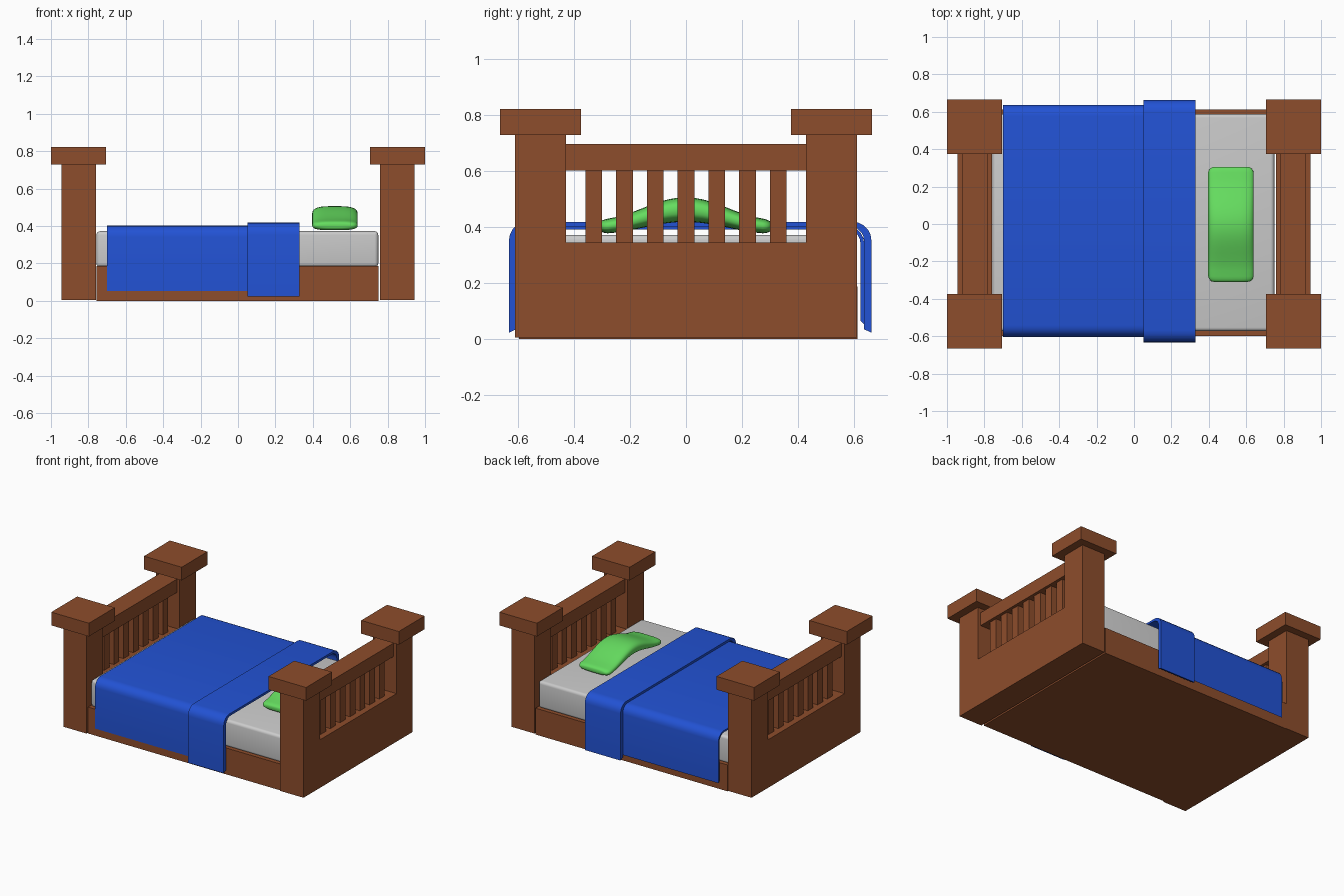
import bpy, bmesh, math

if "Cube" in bpy.data.objects:
    bpy.data.objects.remove(bpy.data.objects["Cube"])


def material(name, rgb):
    m = bpy.data.materials.new(name)
    m.diffuse_color = (*rgb, 1)
    m.use_nodes = True
    m.node_tree.nodes["Principled BSDF"].inputs["Base Color"].default_value = m.diffuse_color
    return m


WOOD = material("brown wood", (0.27, 0.075, 0.025))
BLUE = material("blue cloth", (0.016, 0.085, 0.66))
GREEN = material("green cloth", (0.13, 0.72, 0.115))
WHITE = material("pale sheet", (0.60, 0.60, 0.60))


def finish(bm, name, mat, smooth=False):
    bmesh.ops.recalc_face_normals(bm, faces=bm.faces)
    me = bpy.data.meshes.new(name)
    bm.to_mesh(me)
    bm.free()
    me.materials.append(mat)
    ob = bpy.data.objects.new(name, me)
    bpy.context.collection.objects.link(ob)
    if smooth:
        bpy.ops.object.select_all(action='DESELECT')
        ob.select_set(True)
        bpy.context.view_layer.objects.active = ob
        bpy.ops.object.shade_smooth_by_angle(angle=math.radians(40))
    return ob


def box(name, x, y, z, mat, bevel=0):
    """Box from (min, max) ranges, optionally rounded."""
    bm = bmesh.new()
    bmesh.ops.create_cube(bm, size=1)
    for v in bm.verts:
        v.co = [r[0] if c < 0 else r[1] for c, r in zip(v.co, (x, y, z))]
    if bevel:
        bmesh.ops.bevel(bm, geom=bm.edges[:], offset=bevel, segments=4,
                        profile=0.5, affect='EDGES')
    return finish(bm, name, mat, bevel > 0)


# Head and foot ends: posts, caps, panel, rail and slats
for s, end in ((-1, "foot"), (1, "head")):
    def xr(a, b):
        return tuple(sorted((s * a, s * b)))
    for t, side in ((-1, "front"), (1, "back")):
        yr = tuple(sorted((t * 0.43, t * 0.612)))
        box(f"{end}_{side}_post", xr(0.76, 0.943), yr, (0.004, 0.74), WOOD)
        yr = tuple(sorted((t * 0.375, t * 0.665)))
        box(f"{end}_{side}_cap", xr(0.705, 1.0), yr, (0.728, 0.822), WOOD)
    box(f"{end}_panel", xr(0.76, 0.943), (-0.43, 0.43), (0.004, 0.345), WOOD)
    box(f"{end}_top_rail", xr(0.78, 0.92), (-0.43, 0.43), (0.602, 0.697), WOOD)
    for i in range(-3, 4):
        y = i * 0.11
        box(f"{end}_slat", xr(0.80, 0.90), (y - 0.03, y + 0.03),
            (0.34, 0.61), WOOD)

# Bed base and mattress
box("bed_base", (-0.757, 0.752), (-0.598, 0.613), (0, 0.187), WOOD)
box("mattress", (-0.757, 0.75), (-0.573, 0.588), (0.18, 0.372), WHITE, 0.02)


def cover(name, x0, x1, yc, half, z0, z1, side, top, r):
    """Draped cloth: an arch-shaped shell profile extruded along x."""
    def arch(h, zb, zt, rad):
        right = [(h, zb)]
        for k in range(6):
            a = k * math.pi / 10
            right.append((h - rad + rad * math.cos(a),
                          zt - rad + rad * math.sin(a)))
        return right + [(-y, z) for y, z in reversed(right)]
    outer = arch(half, z0, z1, r)
    inner = arch(half - side, z0 + 0.012, z1 - top, r * 0.8)
    bm = bmesh.new()
    rows = [[[bm.verts.new((x, yc + y, z)) for y, z in p]
             for p in (outer, inner)] for x in (x0, x1)]
    (oa, ia), (ob, ib) = rows
    n = len(oa)
    for i in range(n - 1):
        for p, q in ((oa, ob), (ia, ib), (oa, ia), (ob, ib)):
            bm.faces.new((p[i], p[i + 1], q[i + 1], q[i]))
    for i in (0, n - 1):
        bm.faces.new((oa[i], ob[i], ib[i], ia[i]))
    return finish(bm, name, BLUE, True)


# Blanket and its folded-over band
cover("blanket", -0.70, 0.055, 0.017, 0.62, 0.052, 0.402, 0.013, 0.012, 0.06)
cover("blanket_fold", 0.05, 0.33, 0.015, 0.648, 0.022, 0.418, 0.026, 0.016, 0.065)

# Pillow: soft rounded sections lofted along an arch
bm = bmesh.new()
L, R, N = 0.308, 0.035, 28
ts = [i / 10 for i in range(-9, 10)]
tips = [0.94, 0.97, 0.99, 1.0]
ts = [-t for t in reversed(tips)] + ts + tips
rings = []
for t in ts:
    d = L * (1 - abs(t))
    q = math.sqrt(R * R - (R - d) ** 2) / R if d < R else 1
    hump = 0.5 + 0.5 * math.cos(math.pi * t)
    zc = 0.402 + 0.060 * hump
    h = (0.026 + 0.018 * hump) * (0.35 + 0.65 * q)
    w = 0.122 - R * (1 - q)
    ring = []
    for k in range(N):
        a = 2 * math.pi * k / N
        c, sn = math.cos(a), math.sin(a)
        ring.append(bm.verts.new((
            0.518 + w * math.copysign(abs(c) ** 0.6, c), L * t - 0.002,
            zc + h * math.copysign(abs(sn) ** 0.75, sn))))
    rings.append(ring)
for a, b in zip(rings, rings[1:]):
    for k in range(N):
        j = (k + 1) % N
        bm.faces.new((a[k], a[j], b[j], b[k]))
bm.faces.new(rings[0])
bm.faces.new(rings[-1])
finish(bm, "pillow", GREEN, True)
